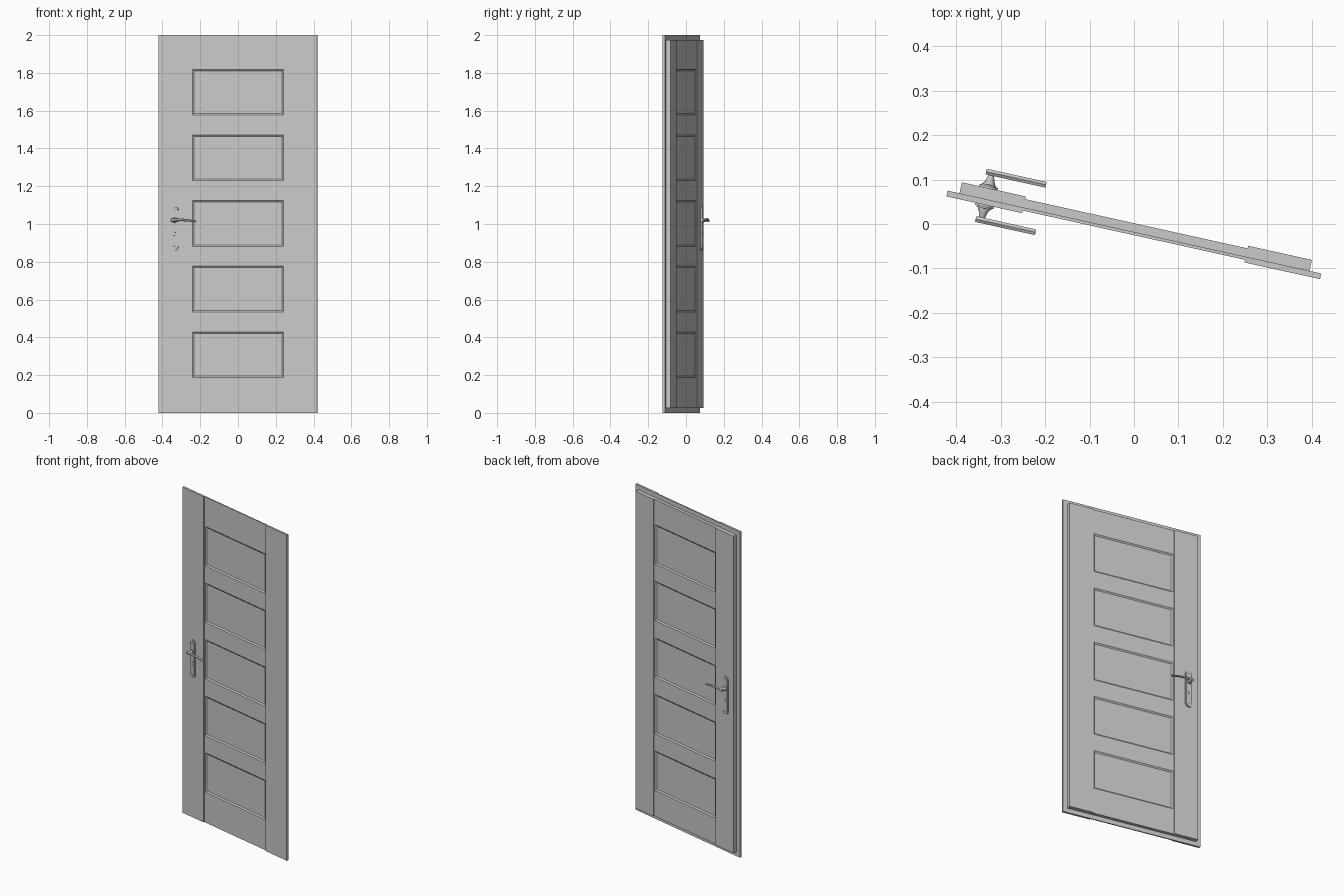
import bpy, bmesh, math
from mathutils import Matrix, Vector

if "Cube" in bpy.data.objects:
    bpy.data.objects.remove(bpy.data.objects["Cube"], do_unlink=True)

grey = bpy.data.materials.new("plain grey")
grey.use_nodes = True
grey.diffuse_color = (0.588, 0.588, 0.588, 1)
grey.node_tree.nodes["Principled BSDF"].inputs["Base Color"].default_value = grey.diffuse_color

# The door stands slightly turned; parts are built straight, then turned
TURN = Matrix.Rotation(math.radians(-12.5), 4, "Z")
MID = 0.005                                   # centre of the door's width
FRONT, REBATE, BACK = -0.0306, -0.0175, 0.0077
HALF, LIP, STILE, STEP = 0.43, 0.027, 0.256, 0.006
PANEL_HALF, PANEL_HIGH = 0.247, 0.242
PANELS = [1.003 + 0.3475 * i for i in range(-2, 3)]


def finish(name, bm, smooth=False):
    bmesh.ops.recalc_face_normals(bm, faces=bm.faces)
    bm.transform(TURN)
    mesh = bpy.data.meshes.new(name)
    bm.to_mesh(mesh)
    bm.free()
    mesh.materials.append(grey)
    ob = bpy.data.objects.new(name, mesh)
    bpy.context.collection.objects.link(ob)
    if smooth:
        bpy.ops.object.select_all(action="DESELECT")
        bpy.context.view_layer.objects.active = ob
        ob.select_set(True)
        bpy.ops.object.shade_smooth_by_angle(angle=math.radians(35))
    return ob


def box(bm, x, y, z):
    lo, hi = Vector((min(x), min(y), min(z))), Vector((max(x), max(y), max(z)))
    m = Matrix.Translation((lo + hi) / 2) @ Matrix.Diagonal((*(hi - lo), 1))
    bmesh.ops.create_cube(bm, size=1, matrix=m)


# Side stiles: front flange with a narrower body behind it
for name, s in (("left_stile", 1), ("right_stile", -1)):
    bm = bmesh.new()
    box(bm, (MID + s * STILE, MID + s * HALF), (FRONT, REBATE), (0, 2))
    box(bm, (MID + s * STILE, MID + s * (HALF - LIP)), (REBATE, BACK), (LIP, 2 - LIP))
    finish(name, bm)


# Thinner centre with five sunken panels on each side
def panelled_slab(name, y, z, facing):
    bm = bmesh.new()
    box(bm, (MID - STILE, MID + STILE), y, z)
    cuts = [((MID + s * PANEL_HALF, 0, 0), (1, 0, 0)) for s in (-1, 1)]
    cuts += [((0, 0, c + s * PANEL_HIGH / 2), (0, 0, 1)) for c in PANELS for s in (-1, 1)]
    for co, no in cuts:
        bmesh.ops.bisect_plane(bm, geom=bm.verts[:] + bm.edges[:] + bm.faces[:],
                               plane_co=co, plane_no=no)
    bm.normal_update()

    def is_panel(f):
        c = f.calc_center_median()
        return (f.normal.y * facing > 0.9 and abs(c.x - MID) < PANEL_HALF
                and any(abs(c.z - p) < 0.05 for p in PANELS))

    bmesh.ops.inset_individual(bm, faces=[f for f in bm.faces if is_panel(f)],
                               thickness=0.008, depth=-STEP, use_even_offset=True)
    finish(name, bm)


panelled_slab("front_panels", (FRONT + STEP, REBATE), (0, 2), -1)
panelled_slab("back_panels", (REBATE, BACK - STEP), (LIP, 2 - LIP), 1)


# Handle sets
def slab(bm, outline, y0, y1):
    face = bm.faces.new([bm.verts.new((x, y0, z)) for x, z in outline])
    new = bmesh.ops.extrude_face_region(bm, geom=[face])["geom"]
    bmesh.ops.translate(bm, vec=(0, y1 - y0, 0),
                        verts=[v for v in new if isinstance(v, bmesh.types.BMVert)])


def stadium(x, z0, z1, r, n=10):
    pts = []
    for z, start in ((z1 - r, 0), (z0 + r, math.pi)):
        for i in range(n + 1):
            a = start + math.pi * i / n
            pts.append((x + r * math.cos(a), z + r * math.sin(a)))
    return pts


def cone(bm, x, z, y0, y1, r0, r1):
    m = Matrix.Translation((x, (y0 + y1) / 2, z)) @ Matrix.Rotation(
        math.copysign(math.pi / 2, y0 - y1), 4, "X")
    bmesh.ops.create_cone(bm, cap_ends=True, segments=20, radius1=r0, radius2=r1,
                          depth=abs(y1 - y0), matrix=m)


def lever(bm, sections, y0, y1):
    rings = []
    for x, z, h in sections:
        rings.append([bm.verts.new((x, y, z + d)) for y, d in
                      ((y0, -h * 0.5), (y0, h * 0.5), ((y0 + y1) / 2, h),
                       (y1, h * 0.5), (y1, -h * 0.5), ((y0 + y1) / 2, -h))])
    for a, b in zip(rings, rings[1:]):
        for i in range(6):
            j = (i + 1) % 6
            bm.faces.new((a[i], a[j], b[j], b[i]))
    bm.faces.new(rings[0])
    bm.faces.new(rings[-1])


HX, HZ = -0.337, 1.02
LEVER = [(-0.35, 1.018, 0.008), (-0.338, 1.021, 0.011), (-0.32, 1.023, 0.009),
         (-0.29, 1.022, 0.007), (-0.25, 1.019, 0.006), (-0.212, 1.013, 0.004)]

for side, face, s in (("front", FRONT, -1), ("back", BACK, 1)):
    def out(d):
        return face + s * d

    bm = bmesh.new()
    slab(bm, stadium(HX, 0.86, 1.093, 0.021), out(-0.001), out(0.005))
    slab(bm, stadium(HX, 0.864, 1.089, 0.017), out(0.005), out(0.008))
    finish(side + "_handle_plate", bm, True)

    bm = bmesh.new()
    cone(bm, HX, HZ, out(0.007), out(0.013), 0.014, 0.013)
    cone(bm, HX, HZ, out(0.013), out(0.032), 0.011, 0.006)
    finish(side + "_handle_neck", bm, True)

    bm = bmesh.new()
    lever(bm, LEVER, out(0.029), out(0.042))
    finish(side + "_lever", bm, True)

    # Screws and key cylinder
    bm = bmesh.new()
    for z, r in ((1.073, 0.004), (0.955, 0.007), (0.94, 0.004), (0.88, 0.004)):
        cone(bm, HX, z, out(0.007), out(0.0095), r, r * 0.8)
    finish(side + "_screws_and_lock", bm, True)
